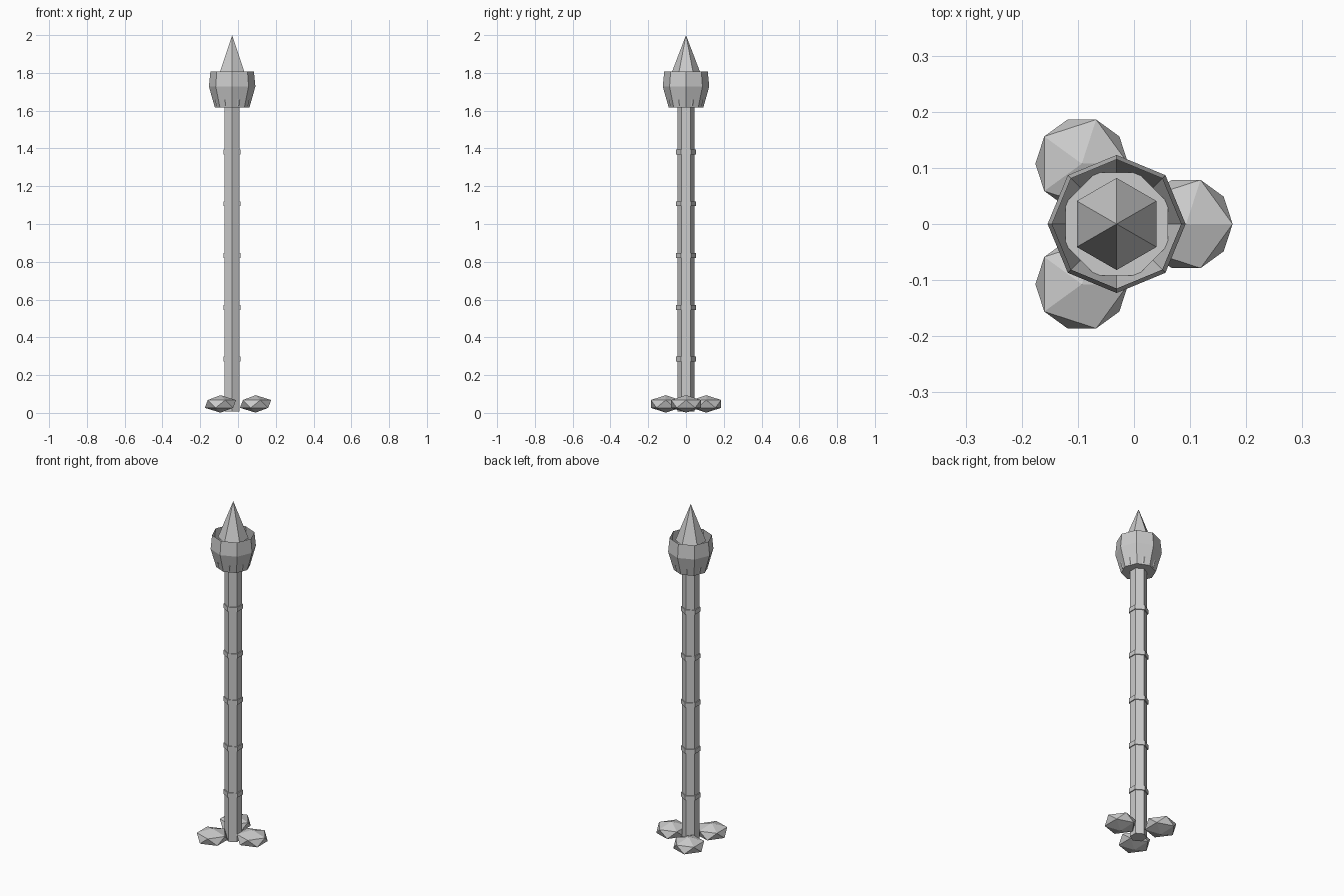
import bpy
import math

AXIS_X = -0.031

default_cube = bpy.data.objects.get("Cube")
if default_cube:
    bpy.data.objects.remove(default_cube, do_unlink=True)

stone = bpy.data.materials.new("pale_grey")
stone.use_nodes = True
stone.diffuse_color = (0.6, 0.6, 0.6, 1)
stone.node_tree.nodes["Principled BSDF"].inputs["Base Color"].default_value = (0.6, 0.6, 0.6, 1)


def finish(obj, name):
    obj.name = name
    obj.data.materials.append(stone)
    return obj


def lathe(name, sides, profile, turn=0.0, cap_top=True):
    """Stack polygon rings of (radius, height); a zero radius makes a tip."""
    verts, faces = [], []
    for radius, z in profile:
        for i in range(sides):
            a = turn + math.tau * i / sides
            verts.append((AXIS_X + radius * math.cos(a), radius * math.sin(a), z))
    for r in range(len(profile) - 1):
        for i in range(sides):
            j = (i + 1) % sides
            low, high = r * sides, (r + 1) * sides
            if profile[r + 1][0] == 0:
                faces.append((low + i, low + j, high))
            else:
                faces.append((low + i, low + j, high + j, high + i))
    faces.append(tuple(reversed(range(sides))))
    if cap_top and profile[-1][0] > 0:
        faces.append(tuple(range(len(verts) - sides, len(verts))))
    mesh = bpy.data.meshes.new(name)
    mesh.from_pydata(verts, [], faces)
    mesh.validate()
    obj = bpy.data.objects.new(name, mesh)
    bpy.context.collection.objects.link(obj)
    return finish(obj, name)


# Hexagonal shaft with evenly spaced bands
HEX_TURN = math.pi / 6
lathe("shaft", 6, [(0.046, 0.008), (0.046, 1.79)], HEX_TURN)
for n in range(5):
    z = 0.285 + 0.274 * n
    lathe(f"band_{n + 1}", 6, [(0.052, z - 0.013), (0.052, z + 0.013)], HEX_TURN)

# Open octagonal cup, its inner floor and the pointed tip
lathe("cup", 8, [(0.092, 1.618), (0.123, 1.728), (0.115, 1.808)], cap_top=False)
lathe("cup_floor", 8, [(0.09, 1.625), (0.099, 1.66)], math.pi / 8)
lathe("tip", 6, [(0.082, 1.785), (0, 2.0)], HEX_TURN)

# Three flattened boulders around the foot
for n in range(3):
    a = math.tau * n / 3
    bpy.ops.mesh.primitive_ico_sphere_add(
        subdivisions=1, radius=0.0925,
        location=(AXIS_X + 0.124 * math.cos(a), 0.124 * math.sin(a), 0.0475))
    boulder = finish(bpy.context.object, f"foot_boulder_{n + 1}")
    boulder.scale.z = 0.5
